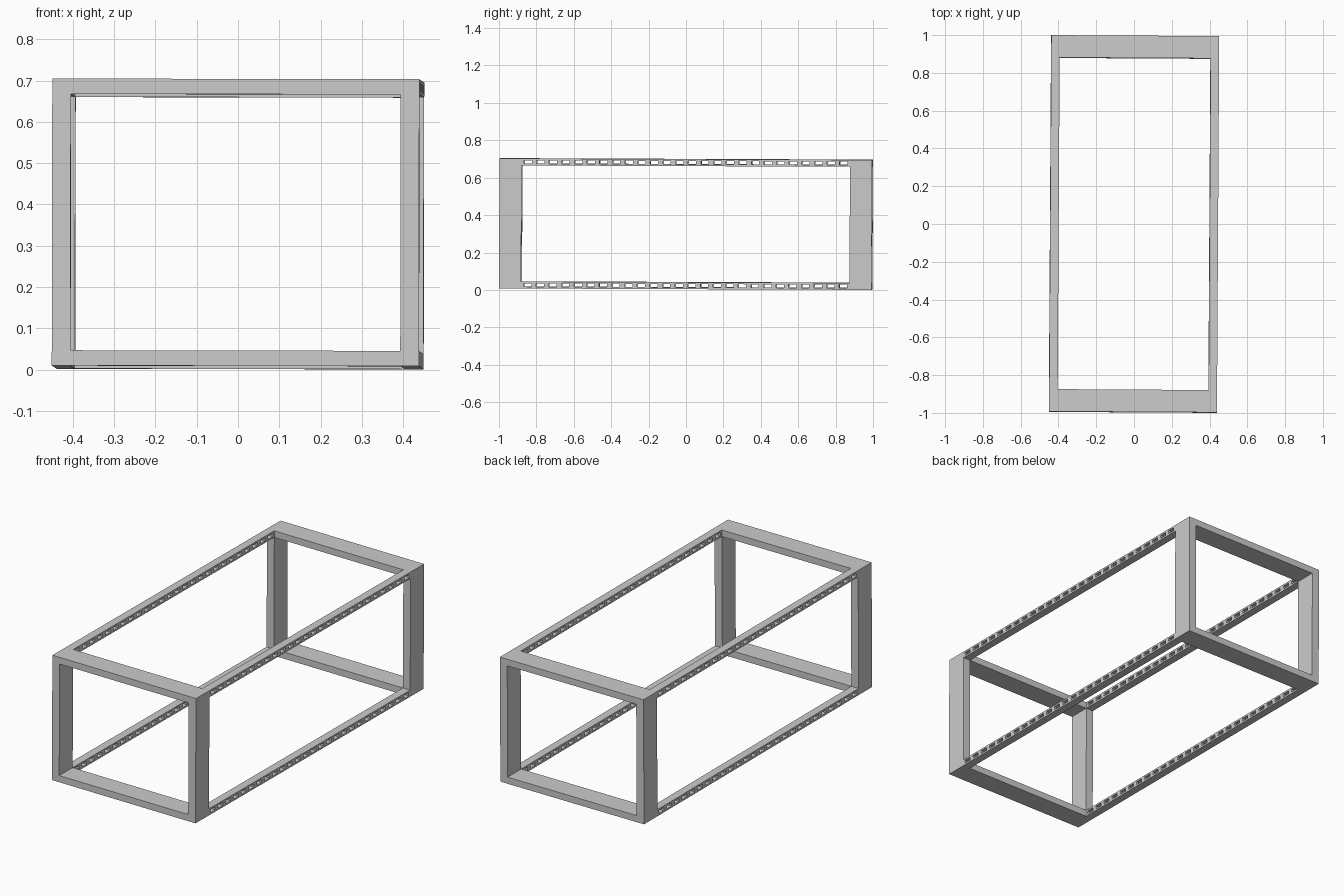
import bpy, bmesh
from mathutils import Matrix, Vector, Euler

if "Cube" in bpy.data.objects:
    bpy.data.objects.remove(bpy.data.objects["Cube"])

W, L, H = 0.889, 1.992, 0.695      # overall size
D = 0.118                          # depth of the end frames along y
TX, TZ = 0.045, 0.037              # side and top member thickness
N = 26                             # slots per rail
# The whole frame leans very slightly
LEAN = Matrix.Translation((0, 0, 0.3525)) @ Euler((-0.004, 0.002, -0.006)).to_matrix().to_4x4()


def finish(name, bm):
    bmesh.ops.recalc_face_normals(bm, faces=bm.faces)
    bm.transform(LEAN)
    me = bpy.data.meshes.new(name)
    bm.to_mesh(me)
    bm.free()
    ob = bpy.data.objects.new(name, me)
    bpy.context.collection.objects.link(ob)


def panel_with_holes(bm, quads, axis, depth):
    """Fill the quads, weld them and extrude the sheet along axis."""
    faces = [bm.faces.new([bm.verts.new(p) for p in q]) for q in quads]
    bmesh.ops.remove_doubles(bm, verts=bm.verts, dist=1e-5)
    ext = bmesh.ops.extrude_face_region(bm, geom=bm.faces[:], use_keep_orig=True)
    moved = [g for g in ext["geom"] if isinstance(g, bmesh.types.BMVert)]
    bmesh.ops.translate(bm, verts=moved, vec=Vector(axis) * depth)


# Mitred end frames
def end_frame(name, y):
    bm = bmesh.new()
    corners = [(-1, -1), (1, -1), (1, 1), (-1, 1)]
    out = [(a * W / 2, y, b * H / 2) for a, b in corners]
    inn = [(a * (W / 2 - TX), y, b * (H / 2 - TZ)) for a, b in corners]
    quads = [(out[i], out[(i + 1) % 4], inn[(i + 1) % 4], inn[i]) for i in range(4)]
    panel_with_holes(bm, quads, (0, 1, 0), D)
    finish(name, bm)


end_frame("front_frame", -L / 2)
end_frame("back_frame", L / 2 - D)


# Long rails with a row of slots through the side
def slotted_rail(name, x, z):
    bm = bmesh.new()
    y0, y1 = -L / 2 + D, L / 2 - D
    pitch = (y1 - y0) / N
    ys = [y0]
    for i in range(N):
        c = y0 + (i + 0.5) * pitch
        ys += [c - 0.021, c + 0.021]
    ys.append(y1)
    zs = [z, z + 0.0095, z + TZ - 0.0095, z + TZ]
    quads = []
    for i in range(len(ys) - 1):
        for k in range(3):
            if k == 1 and i % 2 == 1:
                continue           # slot opening
            a, b, c, d = ys[i], ys[i + 1], zs[k], zs[k + 1]
            quads.append(((x, a, c), (x, b, c), (x, b, d), (x, a, d)))
    panel_with_holes(bm, quads, (1, 0, 0), TX)
    finish(name, bm)


for side, x in (("left", -W / 2), ("right", W / 2 - TX)):
    for level, z in (("lower", -H / 2), ("upper", H / 2 - TZ)):
        slotted_rail(f"{level}_{side}_rail", x, z)
